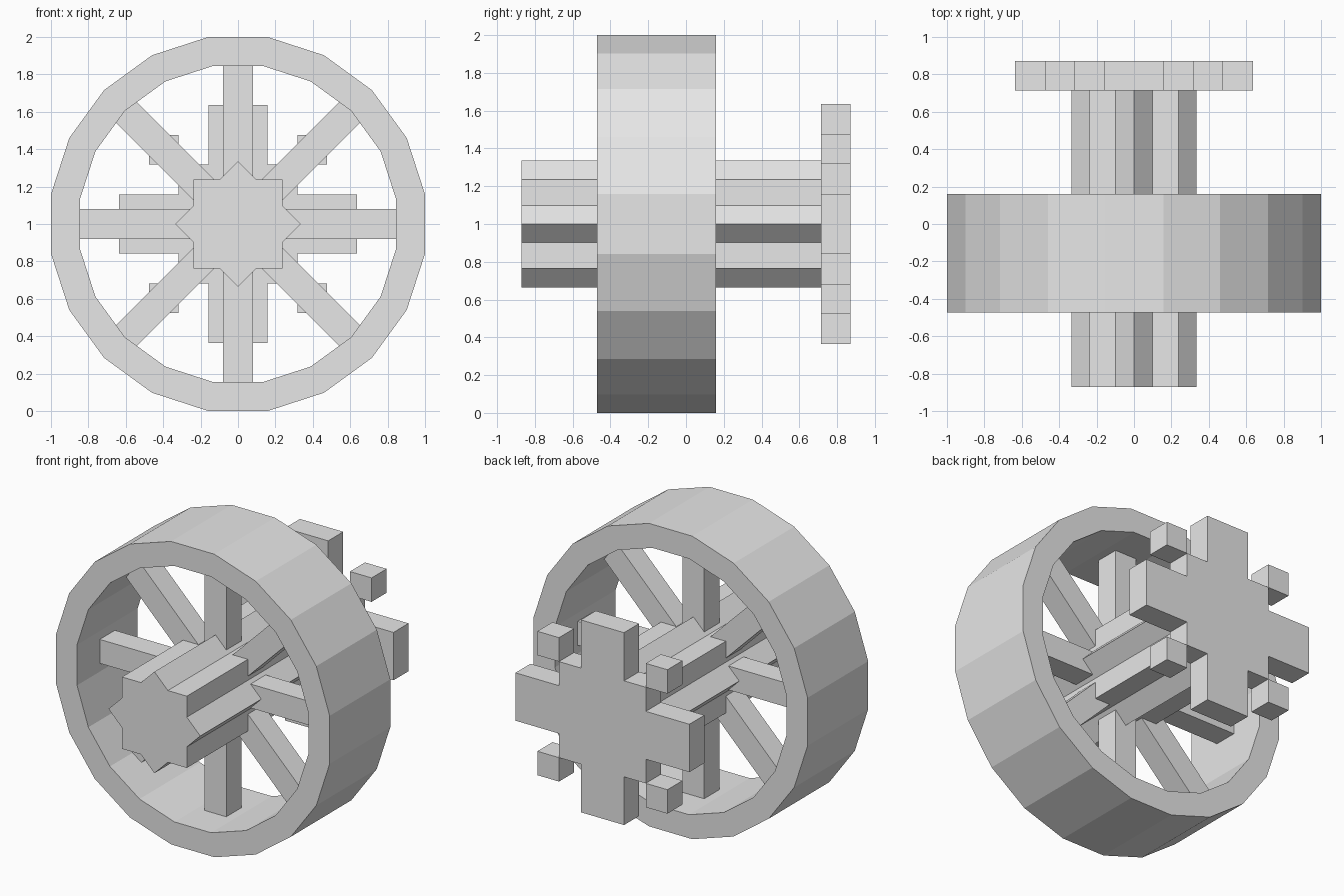
import bpy, bmesh
from math import cos, sin, pi, radians
from mathutils import Matrix, Vector

cube = bpy.data.objects.get("Cube")
if cube:
    bpy.data.objects.remove(cube, do_unlink=True)

grey = bpy.data.materials.new("plain_grey")
grey.use_nodes = True
grey.diffuse_color = (0.8, 0.8, 0.8, 1)
grey.node_tree.nodes["Principled BSDF"].inputs["Base Color"].default_value = (0.8, 0.8, 0.8, 1)

AXLE_Z = 1.0


def finish(name, bm):
    bmesh.ops.recalc_face_normals(bm, faces=bm.faces)
    mesh = bpy.data.meshes.new(name)
    bm.to_mesh(mesh)
    bm.free()
    mesh.materials.append(grey)
    obj = bpy.data.objects.new(name, mesh)
    obj.location.z = AXLE_Z
    bpy.context.collection.objects.link(obj)
    return obj


def prism(name, outline, y0, y1):
    """Extrude an x-z outline along y."""
    bm = bmesh.new()
    face = bm.faces.new([bm.verts.new((x, y0, z)) for x, z in outline])
    moved = bmesh.ops.extrude_face_region(bm, geom=[face])["geom"]
    verts = [g for g in moved if isinstance(g, bmesh.types.BMVert)]
    bmesh.ops.translate(bm, verts=verts, vec=(0, y1 - y0, 0))
    return finish(name, bm)


def rectangle(x0, x1, z0, z1):
    return [(x0, z0), (x1, z0), (x1, z1), (x0, z1)]


def turned(points, angle):
    rot = Matrix.Rotation(angle, 2)
    return [tuple(rot @ Vector(p)) for p in points]


# Rim: twenty-sided ring
SIDES, OUTER, INNER = 20, 1.0125, 0.8555
FRONT, BACK = -0.472, 0.16
bm = bmesh.new()
rings = []
for i in range(SIDES):
    a = (i + 0.5) * 2 * pi / SIDES
    rings.append([bm.verts.new((r * cos(a), y, r * sin(a)))
                  for r, y in ((OUTER, FRONT), (OUTER, BACK), (INNER, BACK), (INNER, FRONT))])
for i, ring in enumerate(rings):
    after = rings[(i + 1) % SIDES]
    for j in range(4):
        k = (j + 1) % 4
        bm.faces.new((ring[j], ring[k], after[k], after[j]))
finish("rim", bm)

# Spokes: eight square bars from hub to rim
for i in range(8):
    bar = rectangle(0.2, 0.87, -0.079, 0.079)
    prism(f"spoke_{i + 1}", turned(bar, i * pi / 4), -0.235, -0.077)

# Hub: eight-pointed star shaft
star = []
for i in range(16):
    r = 0.335 if i % 2 == 0 else 0.2565
    star.append((r * cos(i * pi / 8), r * sin(i * pi / 8)))
prism("hub", star, -0.872, 0.74)

# Back plate: stepped cross
quarter = [(0.635, 0.158), (0.317, 0.158), (0.317, 0.317), (0.158, 0.317), (0.158, 0.635)]
cross = [p for i in range(4) for p in turned(quarter, i * pi / 2)]
prism("back_plate", cross, 0.715, 0.872)

# Corner blocks touching the steps of the plate
for i in range(4):
    block = rectangle(0.317, 0.475, 0.317, 0.475)
    prism(f"corner_block_{i + 1}", turned(block, radians(90 * i)), 0.715, 0.872)
